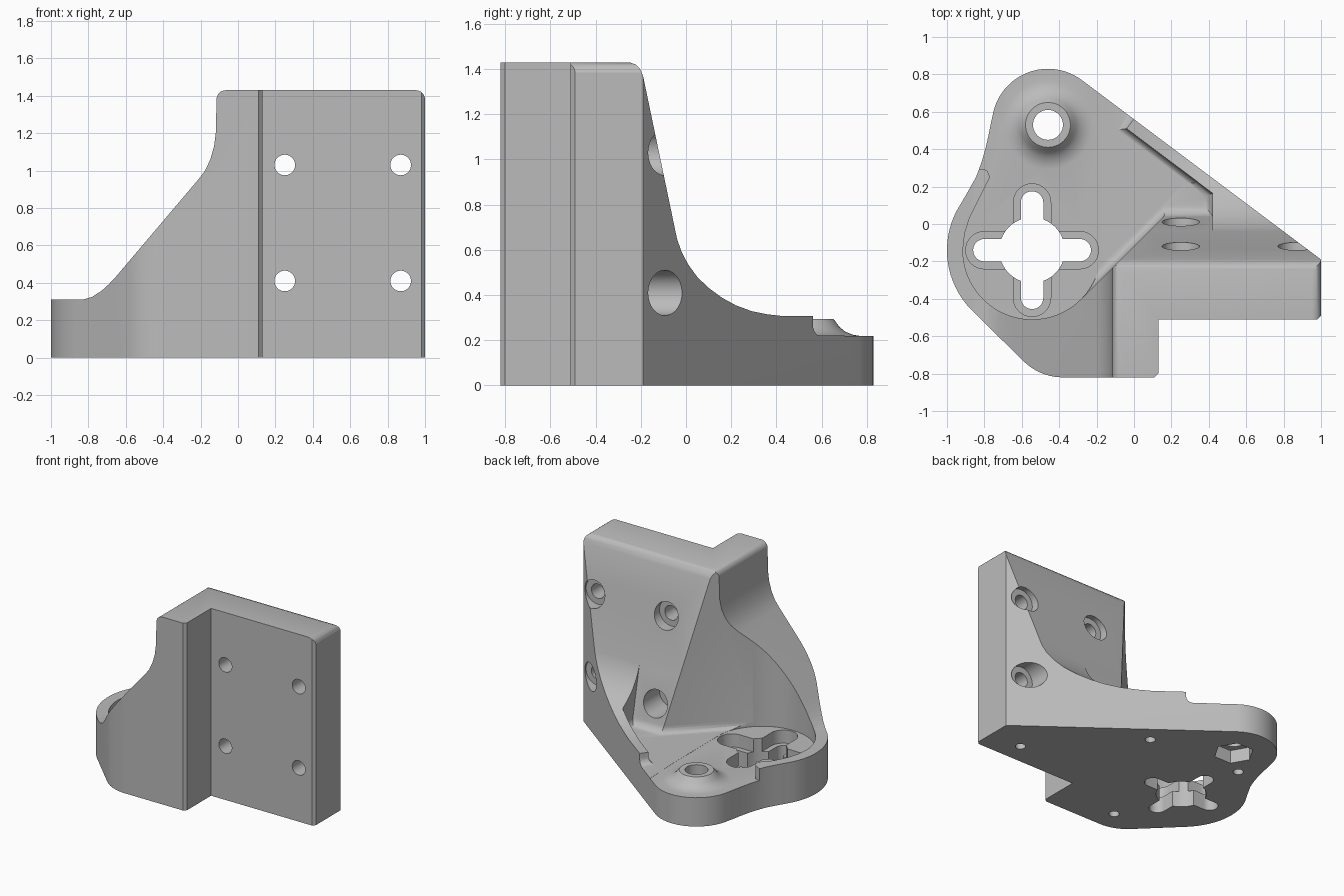
import bpy, bmesh
from math import sin, cos, pi, radians
from mathutils import Matrix, Vector

cube = bpy.data.objects.get("Cube")
if cube:
    bpy.data.objects.remove(cube, do_unlink=True)

grey = bpy.data.materials.new("plain grey")
grey.use_nodes = True
GREY = (0.5, 0.5, 0.5, 1)
grey.diffuse_color = GREY
grey.node_tree.nodes["Principled BSDF"].inputs["Base Color"].default_value = GREY


def arc(cx, cy, r, start, end, n=16):
    angles = [radians(start + (end - start) * i / n) for i in range(n + 1)]
    return [(cx + r * cos(a), cy + r * sin(a)) for a in angles]


def finish(name, bm):
    bmesh.ops.recalc_face_normals(bm, faces=bm.faces[:])
    mesh = bpy.data.meshes.new(name)
    bm.to_mesh(mesh)
    bm.free()
    mesh.materials.append(grey)
    ob = bpy.data.objects.new(name, mesh)
    bpy.context.collection.objects.link(ob)
    return ob


def prism(name, pts, lo, hi, axis="z", fillet=0, shape=None):
    """Extrude a 2D outline along an axis, optionally rounding its low rim."""
    place = {"x": lambda a, b, h: (h, a, b),
             "y": lambda a, b, h: (a, h, b),
             "z": lambda a, b, h: (a, b, h)}[axis]
    bm = bmesh.new()
    low = [bm.verts.new(place(a, b, lo)) for a, b in pts]
    high = [bm.verts.new(place(a, b, hi)) for a, b in pts]
    bm.faces.new(low)
    bm.faces.new(high)
    for i in range(len(pts)):
        j = (i + 1) % len(pts)
        bm.faces.new((low[i], low[j], high[j], high[i]))
    if shape:
        for v in high:
            shape(v.co)
    bmesh.ops.recalc_face_normals(bm, faces=bm.faces[:])
    if fillet:
        rim = [e for e in bm.edges if all(v in low for v in e.verts)]
        bmesh.ops.bevel(bm, geom=rim, offset=fillet, segments=5, profile=0.5,
                        affect="EDGES")
    return finish(name, bm)


def combine(body, tool, operation="DIFFERENCE"):
    mod = body.modifiers.new(operation, "BOOLEAN")
    mod.operation = operation
    mod.solver = "EXACT"
    mod.object = tool
    bpy.context.view_layer.objects.active = body
    bpy.ops.object.modifier_apply(modifier=mod.name)
    bpy.data.objects.remove(tool, do_unlink=True)


CX, CY = -0.545, -0.14        # cross opening
BX, BY = -0.46, 0.53          # boss
FLOOR, TOP = 0.22, 1.43

# Body outline, seen from above
outline = [(0.98, -0.51), (1, -0.49), (1, -0.19)]
outline += arc(BX, BY, 0.3, 53.13, 165, 24)
outline += [(-0.765, 0.54), (-0.78, 0.465), (-0.795, 0.4), (-0.815, 0.33),
            (-0.845, 0.25), (-0.89, 0.17)]
outline += arc(CX, CY, 0.455, 153, 225, 18)
outline += arc(-0.38, -0.52, 0.3, 225, 270, 10)
outline += [(0.11, -0.82), (0.13, -0.8), (0.13, -0.51)]
body = prism("bracket_body", outline, 0, 1.7)

# Front silhouette: low rim, sloped gusset, tall plate
front = [(-1.1, -0.1), (-1.1, 0.31), (-0.83, 0.31), (-0.78, 0.325),
         (-0.73, 0.357), (-0.69, 0.393), (-0.65, 0.436),
         (-0.21, 0.955), (-0.176, 1.0), (-0.148, 1.06), (-0.128, 1.13),
         (-0.118, 1.21)]
front += arc(-0.065, TOP - 0.05, 0.05, 180, 90, 6)
front += arc(0.95, TOP - 0.05, 0.05, 90, 5, 6)
front += [(1.05, 1.3), (1.05, -0.1)]
combine(body, prism("front_silhouette", front, -1, 1, "y"), "INTERSECT")

# Side silhouette: raked back face flowing into the rear rib
side = [(-1, -0.1), (-1, 1.6), (-0.27, 1.45), (-0.25, 1.43), (-0.222, 1.42),
        (-0.203, 1.4), (-0.19, 1.37), (-0.04, 0.65), (-0.02, 0.592),
        (0.01, 0.535), (0.05, 0.48), (0.1, 0.432), (0.16, 0.388),
        (0.22, 0.355), (0.29, 0.329), (0.36, 0.315), (0.42, 0.308),
        (0.9, 0.308), (0.9, -0.1)]
combine(body, prism("side_silhouette", side, -1.2, 1.2, "x"), "INTERSECT")

# Round pocket inside the left rim, opening to the rear
pocket = arc(CX, CY, 0.37, 180, 360, 40)
pocket += [(-0.175, 0.4), (-0.2, 1), (-1.1, 1), (-1.1, 0.29), (-0.81, 0.295),
           (-0.785, 0.285), (-0.77, 0.25), (-0.83, 0.13), (-0.88, 0.03),
           (-0.905, -0.05)]
combine(body, prism("round_pocket", pocket, FLOOR, 1.8))

# Diagonal wall and inner face of the rear rib, with filleted foot
diagonal = [(-0.283, -0.402), (0.343, 0.223), (-0.04, 0.51), (0.05, 0.63),
            (-0.1, 1.03), (-0.5, 1.03), (-0.5, -0.05)]
combine(body, prism("diagonal_pocket", diagonal, FLOOR + 0.001, 1.81,
                    fillet=0.05))


# Raked back face of the tall plate
def rake(co):
    if co.y < 0.1:
        co.y -= 0.288


raked = [(-0.3, 0.05), (0.42, 0.05), (0.42, 0.164), (-0.03, 0.501),
         (-0.3, 0.501)]
combine(body, prism("raked_pocket", raked, FLOOR + 0.002, 1.6, fillet=0.05,
                    shape=rake))

# Flared boss
bm = bmesh.new()
profile = [(0, 0.1), (0.25, 0.1), (0.25, 0.218), (0.21, 0.224), (0.175, 0.238),
           (0.148, 0.26), (0.13, 0.285), (0.12, 0.295), (0, 0.295)]
verts = [bm.verts.new((BX + r, BY, z)) for r, z in profile]
edges = [bm.edges.new(pair) for pair in zip(verts, verts[1:])]
bmesh.ops.spin(bm, geom=verts + edges, cent=(BX, BY, 0), axis=(0, 0, 1),
               angle=2 * pi, steps=48)
bmesh.ops.remove_doubles(bm, verts=bm.verts[:], dist=0.0001)
combine(body, finish("boss", bm), "UNION")


def bore(x, y, r, lo, hi, axis="z", sides=40):
    combine(body, prism("bore", arc(x, y, r, 0, 360 - 360 / sides, sides - 1),
                        lo, hi, axis))


# Boss bore with a hexagonal nut recess underneath
bore(BX, BY, 0.08, -0.1, 0.5)
bore(BX, BY, 0.14, -0.1, 0.1, sides=6)

# Cross opening with stepped slots
bore(CX, CY, 0.175, -0.1, 0.5)
for half, reach, lo in ((0.06, 0.315, -0.1), (0.1, 0.355, 0.12)):
    slot = arc(reach - half, 0, half, -90, 90) + arc(half - reach, 0, half, 90, 270)
    for turned in (False, True):
        pts = [(CX + (b if turned else a), CY + (a if turned else b))
               for a, b in slot]
        combine(body, prism("slot", pts, lo, 0.6))

# Mounting holes, counterbored from behind
for x in (0.25, 0.87):
    for z in (0.41, 1.03):
        bore(x, z, 0.055, -0.7, 0.12, "y")
        bore(x, z, 0.1, -0.18, 0.13, "y")

# Small blind holes in the underside
for x, y in ((0.735, -0.35), (0.105, 0.3), (-0.65, 0.35), (-0.365, -0.65)):
    bore(x, y, 0.036, -0.1, 0.12, sides=24)

bpy.ops.object.select_all(action="DESELECT")
body.select_set(True)
bpy.context.view_layer.objects.active = body
bpy.ops.object.shade_smooth_by_angle(angle=radians(30))
